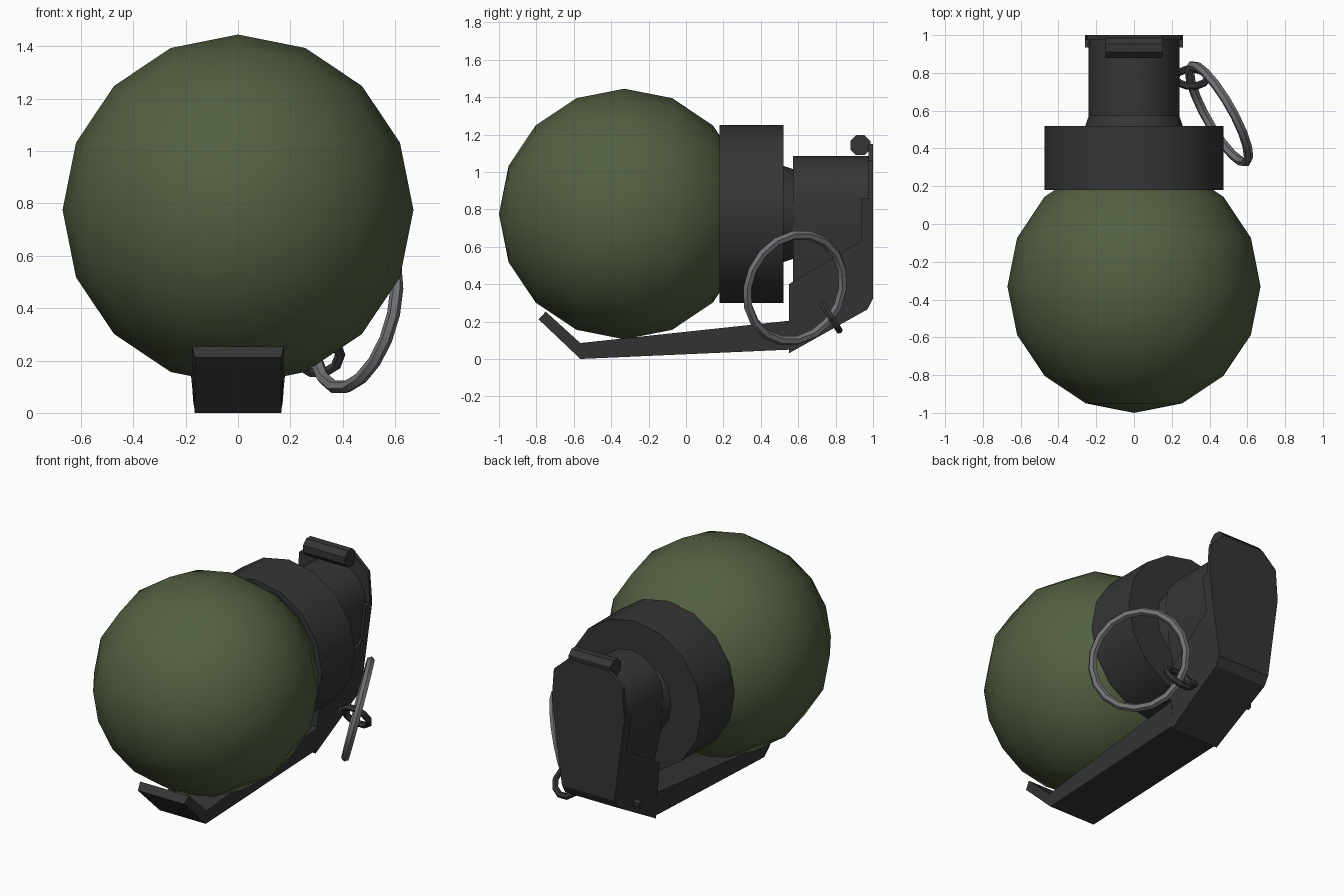
import bpy, bmesh, math
from mathutils import Matrix, Vector

if "Cube" in bpy.data.objects:
    bpy.data.objects.remove(bpy.data.objects["Cube"])


def material(name, rgb):
    m = bpy.data.materials.new(name)
    m.diffuse_color = (*rgb, 1)
    m.use_nodes = True
    m.node_tree.nodes["Principled BSDF"].inputs["Base Color"].default_value = m.diffuse_color
    return m


GREEN = material("olive_green", (0.085, 0.115, 0.053))
DARK = material("dark_grey", (0.036, 0.036, 0.037))
STEEL = material("steel_grey", (0.17, 0.17, 0.18))


def finish(name, bm, mat, angle=30):
    bmesh.ops.recalc_face_normals(bm, faces=bm.faces)
    me = bpy.data.meshes.new(name)
    bm.to_mesh(me)
    bm.free()
    me.materials.append(mat)
    if angle:
        me.shade_smooth()
        me.set_sharp_from_angle(angle=math.radians(angle))
    ob = bpy.data.objects.new(name, me)
    bpy.context.collection.objects.link(ob)
    return ob


def loft(name, loops, mat, angle=30):
    """Join equal-length loops of points and cap both ends."""
    bm = bmesh.new()
    rings = [[bm.verts.new(p) for p in loop] for loop in loops]
    n = len(rings[0])
    for a, b in zip(rings, rings[1:]):
        for i in range(n):
            j = (i + 1) % n
            bm.faces.new((a[i], a[j], b[j], b[i]))
    bm.faces.new(rings[0])
    bm.faces.new(rings[-1])
    return finish(name, bm, mat, angle)


def circle_y(y, r, z, n=16):
    return [(r * math.cos(2 * math.pi * i / n), y, z + r * math.sin(2 * math.pi * i / n))
            for i in range(n)]


def side_prism(name, pts, mat):
    """Side profile of (y, z, half width), mirrored in x."""
    return loft(name, [[(s * w, y, z) for y, z, w in pts] for s in (-1, 1)], mat, 0)


def ring(name, centre, normal, R, r, mat, major, minor=6):
    q = Vector((0, 0, 1)).rotation_difference(Vector(normal).normalized())
    bm = bmesh.new()
    rows = []
    for i in range(major):
        a = 2 * math.pi * i / major
        row = []
        for k in range(minor):
            b = 2 * math.pi * k / minor
            d = R + r * math.cos(b)
            p = Vector((d * math.cos(a), d * math.sin(a), r * math.sin(b)))
            row.append(bm.verts.new(q @ p + Vector(centre)))
        rows.append(row)
    for i in range(major):
        a, b = rows[i], rows[(i + 1) % major]
        for k in range(minor):
            m = (k + 1) % minor
            bm.faces.new((a[k], b[k], b[m], a[m]))
    return finish(name, bm, mat)


def rod_x(name, x0, x1, y, z, r, n, mat):
    return loft(name, [[(x, y + r * math.cos(2 * math.pi * (i + .5) / n),
                         z + r * math.sin(2 * math.pi * (i + .5) / n)) for i in range(n)]
                       for x in (x0, x1)], mat)


# round body, poles along y
bm = bmesh.new()
bmesh.ops.create_uvsphere(bm, u_segments=16, v_segments=8, radius=0.67,
                          matrix=Matrix.Translation((0, -0.33, 0.775)) @ Matrix.Rotation(math.pi / 2, 4, 'X'))
finish("body", bm, GREEN)

# collar and tapered neck
loft("collar", [circle_y(0.18, 0.475, 0.775), circle_y(0.52, 0.475, 0.775)], DARK)
loft("neck", [circle_y(0.50, 0.265, 0.775), circle_y(0.58, 0.237, 0.775)], DARK)

# fuze head: round top, sides tapering down into the bracket
arch = [(0.24 * math.cos(math.pi * i / 8), 0.845 + 0.24 * math.sin(math.pi * i / 8)) for i in range(9)]
head = arch + [(-0.215, 0.6), (-0.15, 0.3), (0.15, 0.3), (0.215, 0.6)]
loft("fuze_head", [[(x, y, z) for x, z in head] for y in (0.572, 0.975)], DARK)

# lever bracket with folded sides
side_prism("lever_bracket", [(0.55, 0.03, 0.17), (0.97, 0.265, 0.185), (0.998, 0.32, 0.187),
                             (0.998, 0.63, 0.23), (0.998, 0.86, 0.26), (0.935, 0.86, 0.26),
                             (0.935, 0.63, 0.232), (0.55, 0.40, 0.197)], DARK)

# back plate with clipped top corners
half = [(0.187, 0.32), (0.26, 0.86), (0.245, 1.06), (0.145, 1.15)]
plate = half + [(-x, z) for x, z in reversed(half)]
loft("back_plate", [[(x, y, z) for x, z in plate] for y in (0.975, 1.0)], DARK, 0)

# lever arm and bent tip
side_prism("lever_arm", [(-0.565, 0.0, 0.165), (0.56, 0.05, 0.17),
                         (0.56, 0.205, 0.186), (-0.565, 0.085, 0.172)], DARK)
side_prism("lever_tip", [(-0.565, 0.0, 0.165), (-0.565, 0.085, 0.172),
                         (-0.75, 0.253, 0.175), (-0.788, 0.212, 0.165)], DARK)

# hinge roll and safety pin
rod_x("hinge_roll", -0.15, 0.15, 0.932, 1.143, 0.058, 8, DARK)
rod_x("safety_pin", -0.225, 0.24, 0.78, 0.225, 0.022, 6, DARK)

# pin loop and pull ring
ring("pin_loop", (0.305, 0.775, 0.222), (0, 0.84, 0.54), 0.085, 0.02, DARK, 10)
ring("pull_ring", (0.45, 0.583, 0.38), (0.846, 0.48, -0.237), 0.293, 0.025, STEEL, 18)
